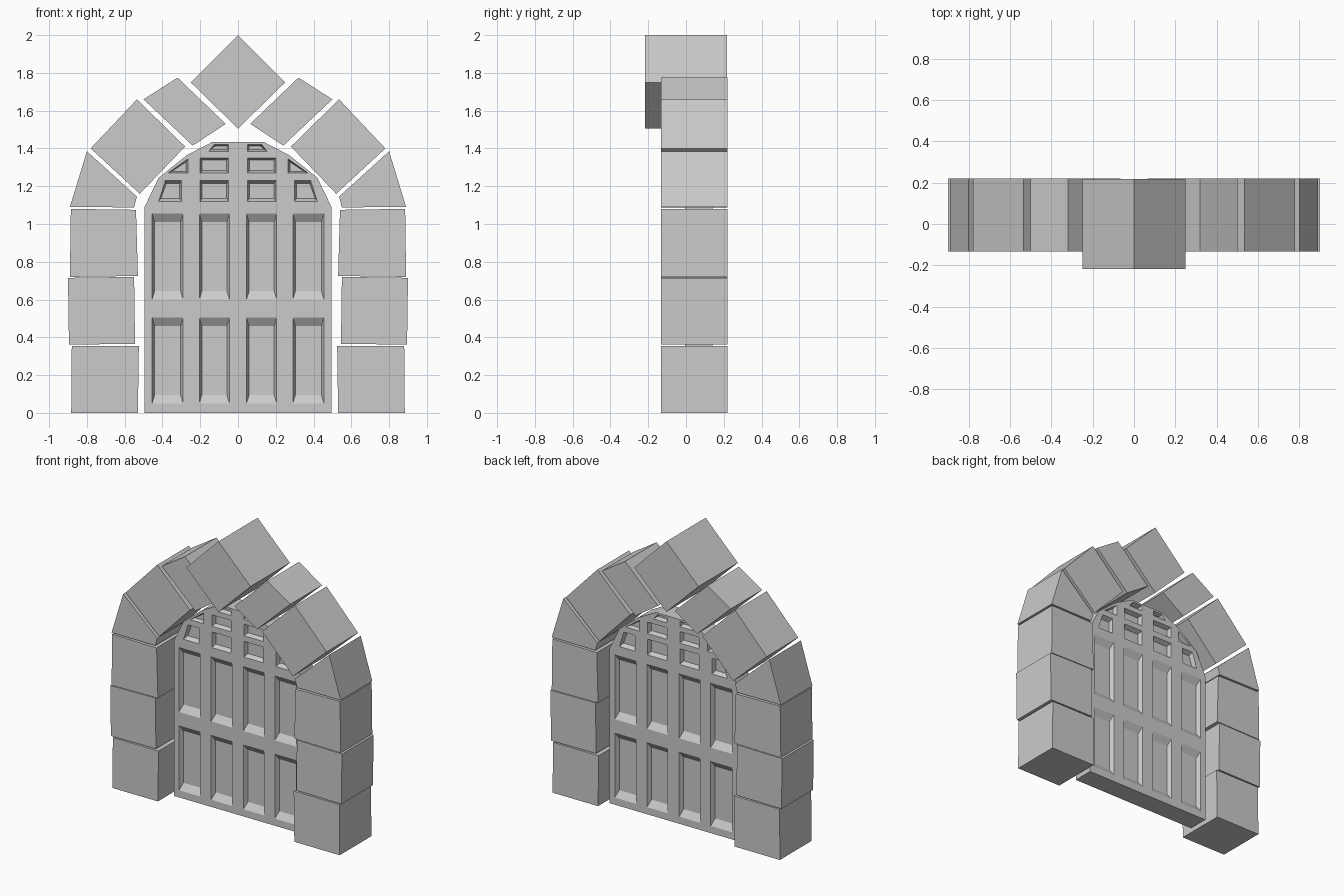
import bpy, bmesh

if "Cube" in bpy.data.objects:
    bpy.data.objects.remove(bpy.data.objects["Cube"])

def link(name, bm):
    bmesh.ops.recalc_face_normals(bm, faces=bm.faces)
    me = bpy.data.meshes.new(name)
    bm.to_mesh(me)
    bm.free()
    ob = bpy.data.objects.new(name, me)
    bpy.context.collection.objects.link(ob)
    return ob

def loft(bm, pts_a, ya, pts_b, yb):
    """Closed solid between two x-z outlines at different y."""
    a = [bm.verts.new((x, ya, z)) for x, z in pts_a]
    b = [bm.verts.new((x, yb, z)) for x, z in pts_b]
    bm.faces.new(a)
    bm.faces.new(b[::-1])
    n = len(a)
    for i in range(n):
        j = (i + 1) % n
        bm.faces.new((a[i], b[i], b[j], a[j]))

def slab(name, pts, y0, y1, mirror=False):
    bm = bmesh.new()
    loft(bm, pts, y0, pts, y1)
    ob = link(name, bm)
    if mirror:
        ob.modifiers.new("mirror", 'MIRROR')
    return ob

# Surround stones (right side, mirrored to the left)
stones = {
    "base_stone": [(.53, 0), (.883, 0), (.88, .355), (.525, .355)],
    "middle_stone": [(.545, .365), (.895, .362), (.90, .715), (.55, .72)],
    "upper_stone": [(.53, .725), (.89, .72), (.885, 1.08), (.54, 1.075)],
    "springer_stone": [(.55, 1.088), (.89, 1.09), (.80, 1.385), (.535, 1.145)],
    "haunch_stone": [(.52, 1.16), (.78, 1.40), (.535, 1.66), (.28, 1.41)],
    "crown_stone": [(.24, 1.415), (.50, 1.66), (.32, 1.775), (.065, 1.53)],
}
for name, pts in stones.items():
    slab(name, pts, -.132, .219, mirror=True)

# Keystone
slab("keystone", [(0, 1.505), (.25, 1.75), (0, 2), (-.25, 1.75)], -.218, .218)

# Door leaf
Y0, Y1 = -.005, .14
half = [(.495, 0), (.495, 1.09), (.42, 1.245), (.27, 1.365), (.135, 1.435)]
door = slab("door", half + [(-x, z) for x, z in half[::-1]], Y0, Y1)

# Bevelled panel recesses, cut into both faces
def box(x0, x1, z0, z1):
    return [(x0, z0), (x1, z0), (x1, z1), (x0, z1)]

panels = []   # outline, side bevel, top/bottom bevel
for x0, x1 in ((.045, .205), (.29, .455)):
    panels += [(box(x0, x1, .05, .505), .014, .045),
               (box(x0, x1, .60, 1.055), .014, .045)]
panels += [
    (box(.05, .20, 1.12, 1.23), .01, .016),
    ([(.30, 1.12), (.42, 1.12), (.385, 1.23), (.30, 1.23)], .01, .016),
    (box(.05, .20, 1.27, 1.35), .01, .012),
    ([(.265, 1.27), (.37, 1.27), (.265, 1.345)], .014, .012),
    ([(.05, 1.385), (.155, 1.385), (.125, 1.422), (.05, 1.422)], .01, .01),
]
DEPTH, OVER = .03, .006

def inset(pts, dx, dz):
    xs, zs = [p[0] for p in pts], [p[1] for p in pts]
    cx, cz = sum(xs) / len(xs), sum(zs) / len(zs)
    sx = 1 - 2 * dx / (max(xs) - min(xs))
    sz = 1 - 2 * dz / (max(zs) - min(zs))
    return [(cx + (x - cx) * sx, cz + (z - cz) * sz) for x, z in pts]

bm = bmesh.new()
k = -OVER / DEPTH
for pts, dx, dz in panels:
    for s in (1, -1):
        p = [(s * x, z) for x, z in pts]
        outer, inner = inset(p, dx * k, dz * k), inset(p, dx, dz)
        loft(bm, outer, Y0 - OVER, inner, Y0 + DEPTH)
        loft(bm, outer, Y1 + OVER, inner, Y1 - DEPTH)
cutter = link("panel_cutter", bm)

mod = door.modifiers.new("panels", 'BOOLEAN')
mod.operation = 'DIFFERENCE'
mod.solver = 'EXACT'
mod.object = cutter
bpy.context.view_layer.objects.active = door
bpy.ops.object.modifier_apply(modifier=mod.name)
bpy.data.objects.remove(cutter)
